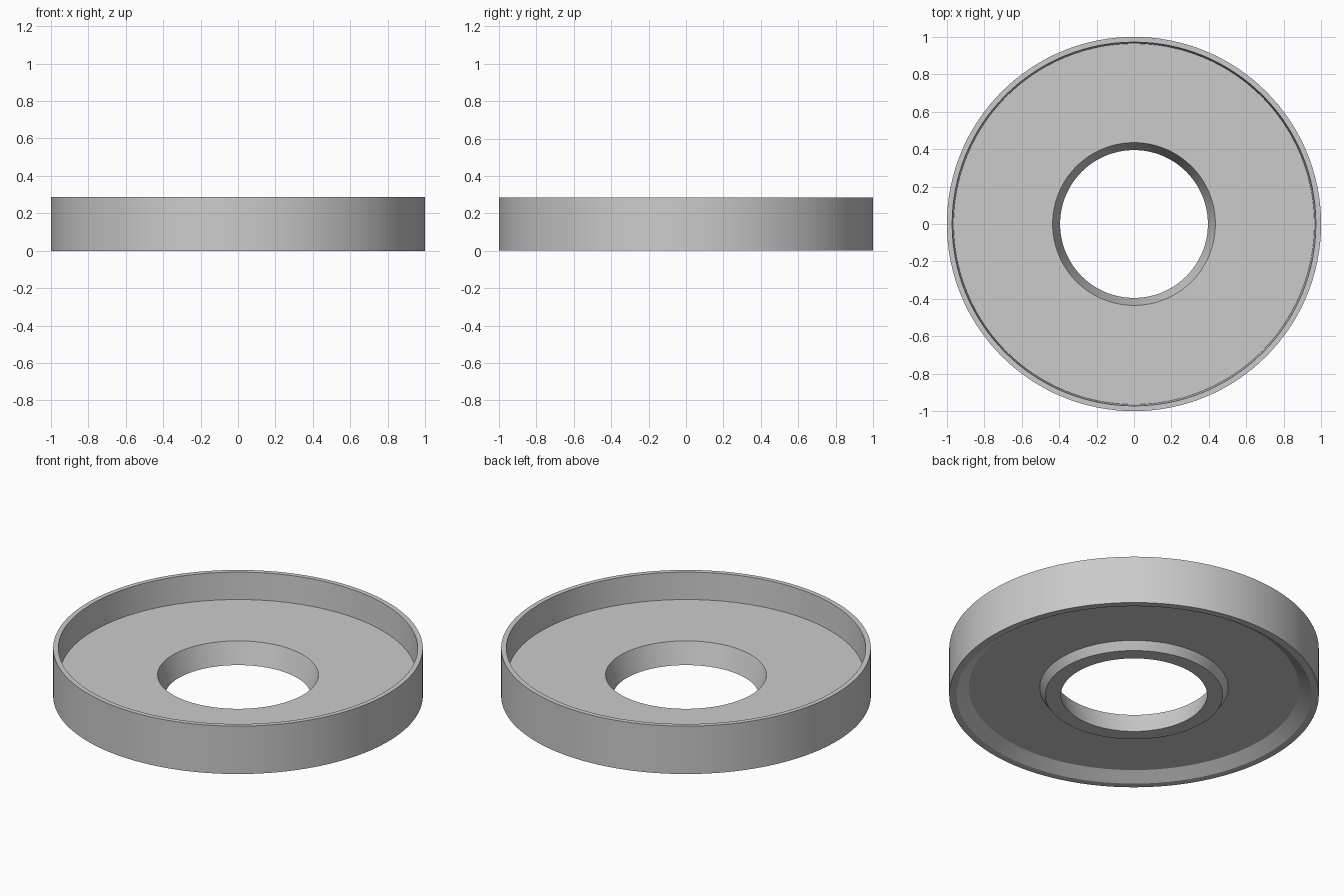
import bpy, bmesh, math

cube = bpy.data.objects.get("Cube")
if cube:
    bpy.data.objects.remove(cube, do_unlink=True)

SEGMENTS = 128

# Plain grey material
grey = bpy.data.materials.new("plain grey")
grey.use_nodes = True
colour = (0.6, 0.6, 0.6, 1)
grey.diffuse_color = colour
grey.node_tree.nodes["Principled BSDF"].inputs["Base Color"].default_value = colour


def lathe(name, profile):
    """Spin a closed (radius, height) profile around the z axis."""
    bm = bmesh.new()
    verts = [bm.verts.new((r, 0, z)) for r, z in profile]
    edges = [bm.edges.new((v, verts[i - 1])) for i, v in enumerate(verts)]
    bmesh.ops.spin(bm, geom=verts + edges, cent=(0, 0, 0), axis=(0, 0, 1),
                   angle=math.tau, steps=SEGMENTS, use_merge=True)
    bmesh.ops.remove_doubles(bm, verts=bm.verts, dist=0.0005)
    bmesh.ops.recalc_face_normals(bm, faces=bm.faces)
    mesh = bpy.data.meshes.new(name)
    bm.to_mesh(mesh)
    bm.free()
    mesh.materials.append(grey)
    obj = bpy.data.objects.new(name, mesh)
    bpy.context.collection.objects.link(obj)
    bpy.ops.object.select_all(action="DESELECT")
    obj.select_set(True)
    bpy.context.view_layer.objects.active = obj
    bpy.ops.object.shade_smooth_by_angle(angle=math.radians(25))
    return obj


# Round tray: raised rim, tapered centre hole, ring-shaped recess underneath
lathe("round_tray", [
    (1.0, 0), (1.0, 0.286), (0.972, 0.286),      # outer wall and rim
    (0.964, 0.126), (0.435, 0.126),              # tray floor
    (0.395, 0), (0.48, 0),                       # hole and inner foot
    (0.51, 0.046), (0.893, 0.046), (0.96, 0),    # recess and outer foot
])
